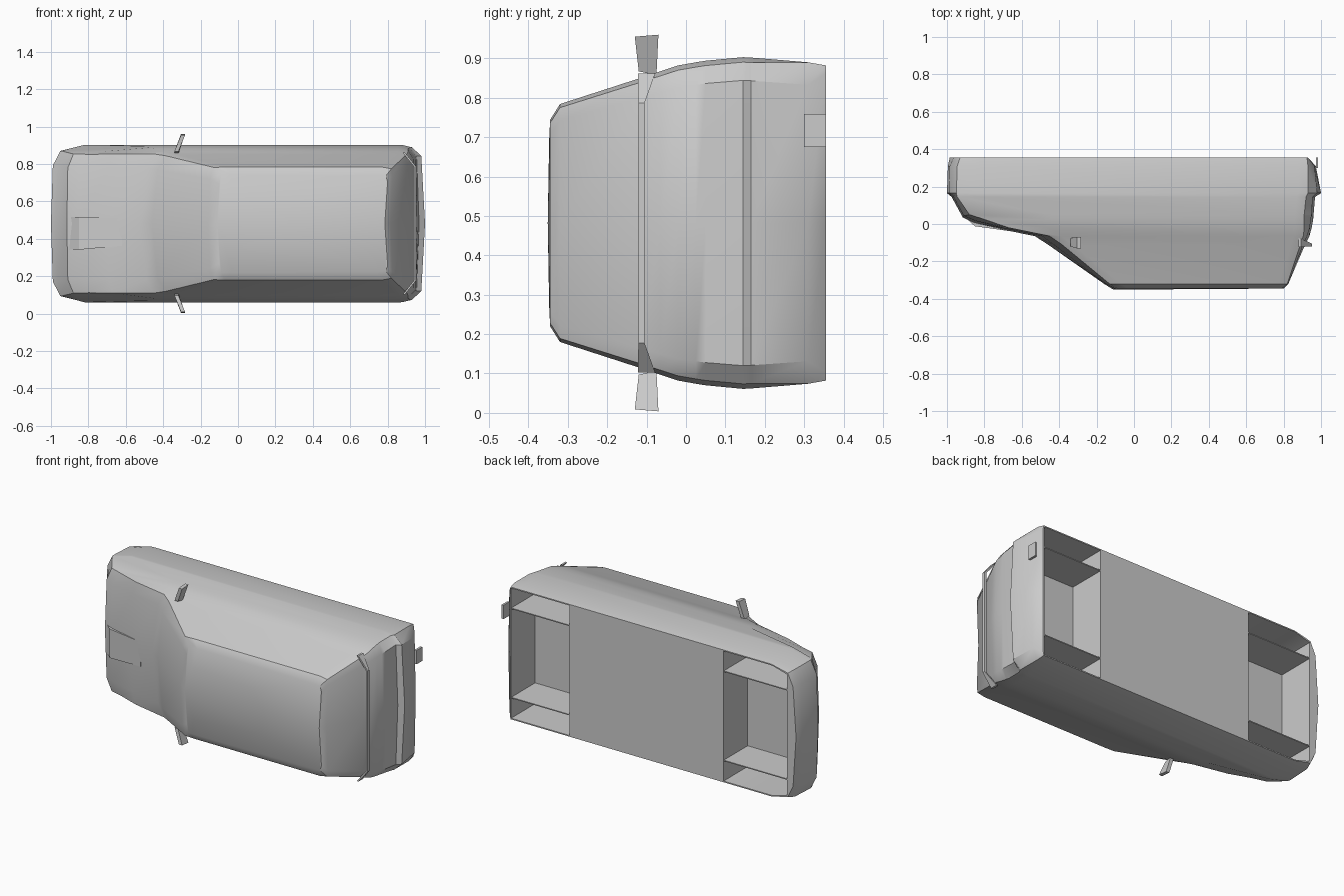
import bpy, bmesh

if "Cube" in bpy.data.objects:
    bpy.data.objects.remove(bpy.data.objects["Cube"])

ZC = 0.482  # mid-plane of the car, which lies on its side (roof towards -y)


def finish(bm, name, smooth=False):
    bmesh.ops.recalc_face_normals(bm, faces=bm.faces[:])
    me = bpy.data.meshes.new(name)
    bm.to_mesh(me)
    bm.free()
    ob = bpy.data.objects.new(name, me)
    bpy.context.collection.objects.link(ob)
    bpy.ops.object.select_all(action='DESELECT')
    ob.select_set(True)
    bpy.context.view_layer.objects.active = ob
    if smooth:
        bpy.ops.object.shade_smooth_by_angle(angle=0.6)
    return ob


def loft(rings, name, smooth=False):
    """Skin closed rings of (x, y, w) points and cap both ends."""
    bm = bmesh.new()
    vs = [[bm.verts.new((x, y, ZC + w)) for x, y, w in r] for r in rings]
    n = len(vs[0])
    for a, b in zip(vs, vs[1:]):
        for i in range(n):
            bm.faces.new((a[i], a[(i + 1) % n], b[(i + 1) % n], b[i]))
    bm.faces.new(vs[0])
    bm.faces.new(vs[-1])
    return finish(bm, name, smooth)


def box(name, x0, x1, y0, y1, w0, w1):
    return loft([[(x0, y, w0), (x1, y, w0), (x1, y, w1), (x0, y, w1)] for y in (y0, y1)], name)


# Body shell: plan outlines from sill to roof
# y, crown, front centre x, front corner x, front side x, front side w, w, rear side x, rear corner x, rear x
levels = [
    (.355, 0, -.985, -.965, -.93, .375, .400, .925, .93, .93),
    (.31, 0, -.995, -.985, -.945, .385, .408, .93, .965, .972),
    (.165, 0, -1.0, -.99, -.95, .388, .420, .93, .98, 1.0),
    (.145, 0, -.975, -.965, -.945, .388, .421, .92, .955, .968),
    (.05, -.015, -.915, -.91, -.88, .372, .412, .91, .95, .96),
    (.025, -.018, -.86, -.85, -.80, .370, .408, .91, .945, .958),
    (-.02, -.01, -.70, -.69, -.67, .371, .400, .91, .94, .95),
    (-.065, 0, -.53, -.49, -.45, .372, .385, .905, .925, .938),
    (-.11, 0, -.46, -.43, -.385, .362, .370, .89, .905, .915),
    (-.32, 0, -.16, -.15, -.13, .300, .302, .82, .825, .815),
    (-.345, -.006, -.11, -.10, -.09, .262, .262, .79, .80, .785),
]
rings = []
for y, cr, xf, fa, fs, wf, w, rs, ra, xr in levels:
    xm = max(-.82 if y > .1 else -.45, fs + .06)
    wr = w * (.97 if y < .3 else 1)
    half = [(fa, y + cr * .4, wf * .8), (fs, y, wf), (xm, y, w), (rs - .05, y, w),
            (rs, y, wr), (ra, y, w * (.86 if y < .34 else .95))]
    rings.append([(xf, y + cr, 0)] + half + [(xr, y, 0)] + [(a, b, -c) for a, b, c in reversed(half)])
body = loft(rings, "body_shell")

# Open wheel wells in the underside
for name, a, b, wf in (("front_well_cutter", -.925, -.50, .365), ("rear_well_cutter", .53, .922, .393)):
    m = a + .10
    cut = loft([[(a, y, -wf), (m, y, -.393), (b, y, -.393), (b, y, .393), (m, y, .393), (a, y, wf)]
                for y in (.125, .45)], name)
    mod = body.modifiers.new(name, 'BOOLEAN')
    mod.operation = 'DIFFERENCE'
    mod.solver = 'EXACT'
    mod.object = cut
    bpy.context.view_layer.objects.active = body
    bpy.ops.object.modifier_apply(modifier=name)
    bpy.data.objects.remove(cut)
bpy.ops.object.select_all(action='DESELECT')
body.select_set(True)
bpy.context.view_layer.objects.active = body
bpy.ops.object.shade_smooth_by_angle(angle=0.6)

# Inner walls of the wheel wells
for end, a, b in (("front", -.926, -.499), ("rear", .529, .923)):
    for s in (-1, 1):
        box(end + "_well_wall", a, b, .124, .353, s * .27 - .003, s * .27 + .003)

# Door mirrors
for s in (-1, 1):
    loft([[(-.34 + d, -.12, s * .385), (-.34 + d, -.075, s * .375),
           (-.305 + d, -.07, s * .478), (-.305 + d, -.13, s * .473)] for d in (0, .022)], "door_mirror")

# Rear spoiler bar on two angled end mounts
path = [(.885, .405, .38, .022), (.944, .405, .302, .012)]
path = [(.885, -.10, .38, .022), (.945, -.113, .305, .008)]
path += [(x, y, -w, h) for x, y, w, h in reversed(path)]
loft([[(x - .005, y - h, w), (x + .007, y - h, w), (x + .007, y + h, w), (x - .005, y + h, w)]
      for x, y, w, h in path], "spoiler_bar")

# Bonnet scoop
loft([[(-.915, .045, w), (-.85, -.012, w), (-.62, -.046 + abs(w + .05) * .02, w * .85), (-.62, -.03, w * .85)]
      for w in (-.14, .035)], "bonnet_scoop")

# Exhaust tip plate under the rear bumper
loft([[(.972, .30, w), (.985, .30, w), (.985, .355, w), (.972, .355, w)] for w in (.193, .277)], "exhaust_tip")
